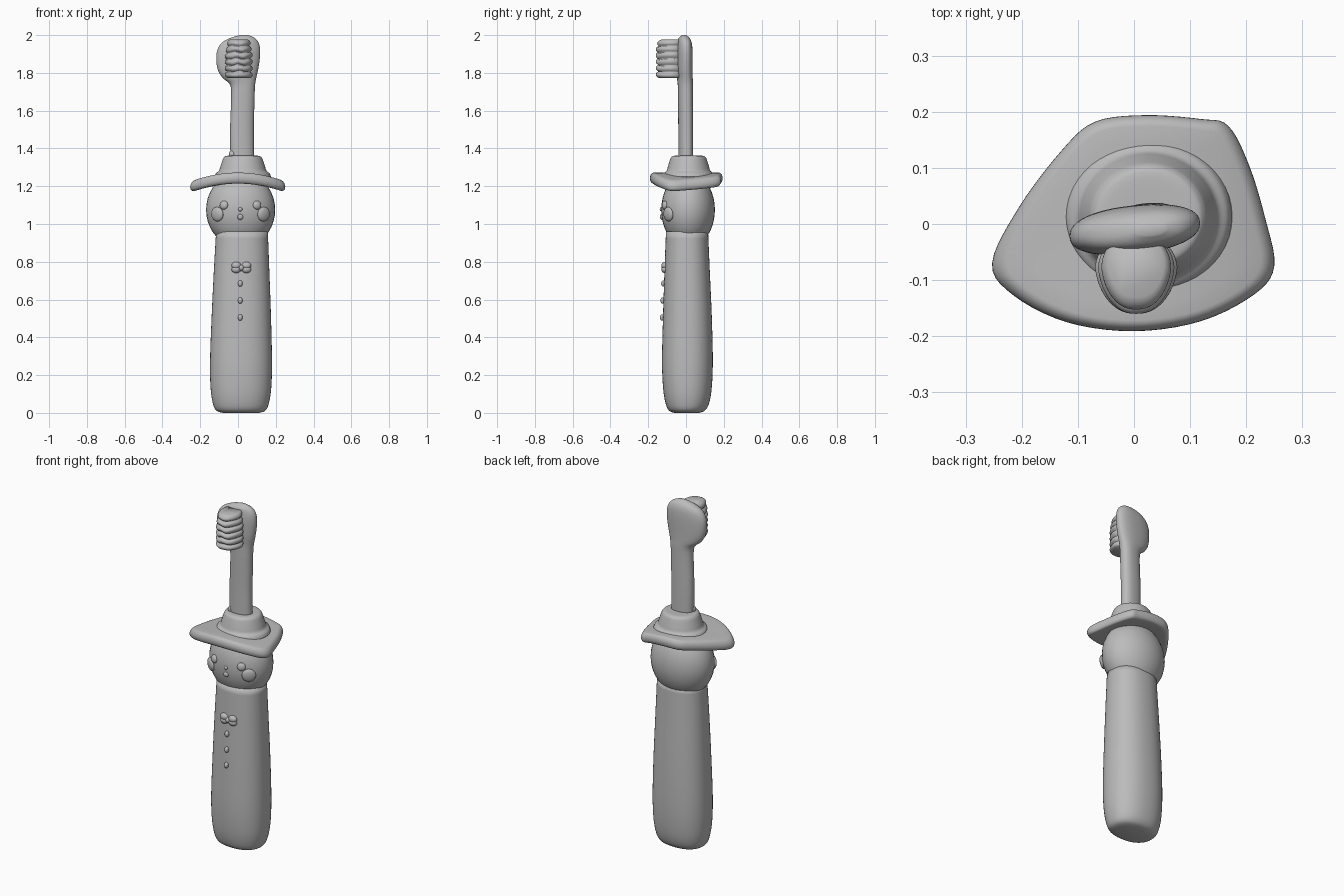
import bpy, bmesh, math
from mathutils import Vector

cube = bpy.data.objects.get("Cube")
if cube:
    bpy.data.objects.remove(cube, do_unlink=True)

grey = bpy.data.materials.new("plain_grey")
grey.use_nodes = True
grey.diffuse_color = (0.5, 0.5, 0.5, 1)
grey.node_tree.nodes["Principled BSDF"].inputs["Base Color"].default_value = (0.5, 0.5, 0.5, 1)


def smooth_path(points, steps, closed=False):
    """Catmull-Rom interpolation of tuples of any length."""
    n, out = len(points), []
    pick = lambda i: points[i % n] if closed else points[max(0, min(n - 1, i))]
    for i in range(n if closed else n - 1):
        rows = [pick(i + k) for k in (-1, 0, 1, 2)]
        for s in range(steps):
            t = s / steps
            out.append(tuple(b + 0.5 * t * (c - a + t * (2 * a - 5 * b + 4 * c - d
                       + t * (3 * (b - c) + d - a))) for a, b, c, d in zip(*rows)))
    return out if closed else out + [points[-1]]


def skin(name, rings):
    """Join closed rings of points into a capped smooth surface."""
    bm = bmesh.new()
    loops = [[bm.verts.new(p) for p in ring] for ring in rings]
    n = len(loops[0])
    for a, b in zip(loops, loops[1:]):
        for i in range(n):
            bm.faces.new((a[i], a[(i + 1) % n], b[(i + 1) % n], b[i]))
    bm.faces.new(loops[0][::-1])
    bm.faces.new(loops[-1])
    bmesh.ops.recalc_face_normals(bm, faces=bm.faces)
    mesh = bpy.data.meshes.new(name)
    bm.to_mesh(mesh)
    bm.free()
    obj = bpy.data.objects.new(name, mesh)
    bpy.context.collection.objects.link(obj)
    finish(obj)
    return obj


def finish(obj):
    obj.data.materials.append(grey)
    for poly in obj.data.polygons:
        poly.use_smooth = True


def section(z, x0, x1, y0, y1, power=2.0, skew=0.0, n=48):
    """Superellipse ring filling the given x and y ranges."""
    ring = []
    for i in range(n):
        a = math.tau * i / n
        c, s = math.cos(a), math.sin(a)
        dx = math.copysign(abs(c) ** (2 / power), c) * (x1 - x0) / 2
        dy = math.copysign(abs(s) ** (2 / power), s) * (y1 - y0) / 2
        ring.append(Vector(((x0 + x1) / 2 + dx, (y0 + y1) / 2 + dy + skew * dx, z)))
    return ring


def loft(name, rows, power=2.0, skew=0.0, steps=4):
    return skin(name, [section(*r, power, skew) for r in smooth_path(rows, steps)])


def ball(name, centre, radii):
    bpy.ops.mesh.primitive_uv_sphere_add(segments=32, ring_count=20, location=centre)
    obj = bpy.context.object
    obj.name = name
    obj.scale = radii
    finish(obj)
    return obj


# Handle: gently tapering rounded grip
loft("handle", [
    (0.0, -0.08, 0.11, -0.06, 0.07),
    (0.012, -0.115, 0.145, -0.09, 0.1),
    (0.05, -0.133, 0.163, -0.108, 0.122),
    (0.13, -0.145, 0.176, -0.121, 0.136),
    (0.27, -0.148, 0.18, -0.127, 0.142),
    (0.5, -0.14, 0.175, -0.122, 0.137),
    (0.75, -0.128, 0.166, -0.114, 0.126),
    (0.96, -0.116, 0.158, -0.106, 0.117)], power=2.25)

# Face ball
HEAD, RADII = Vector((0.014, 0.011, 1.075)), Vector((0.183, 0.142, 0.2))
ball("head", HEAD, RADII)


def face_spot(name, x, z, r, depth):
    u, w = (x - HEAD.x) / RADII.x, (z - HEAD.z) / RADII.z
    v = -math.sqrt(max(0, 1 - u * u - w * w))
    obj = ball(name, (x, HEAD.y + v * RADII.y, z), (r, depth, r))
    normal = Vector((u / RADII.x, v / RADII.y, w / RADII.z))
    obj.rotation_euler = normal.to_track_quat('-Y', 'Z').to_euler()


for side, sign in (("right", -1), ("left", 1)):
    face_spot(side + "_eye", 0.013 + sign * 0.088, 1.1, 0.023, 0.014)
    face_spot(side + "_cheek", 0.013 + sign * 0.123, 1.052, 0.038, 0.016)
face_spot("nose", 0.012, 1.078, 0.011, 0.008)
face_spot("mouth", 0.012, 1.037, 0.015, 0.01)

# Bow and buttons down the front
for side, sign in (("right", -1), ("left", 1)):
    for level, dz in (("upper", 0.01), ("lower", -0.01)):
        ball(f"{side}_bow_{level}", (0.018 + sign * 0.027, -0.112, 0.77 + dz), (0.025, 0.018, 0.02))
ball("bow_knot", (0.018, -0.115, 0.768), (0.014, 0.016, 0.016))
for i in range(3):
    ball(f"button_{i + 1}", (0.012, -0.119 - 0.003 * i, 0.685 - 0.09 * i), (0.012, 0.013, 0.017))

# Hat brim: three-cornered outline, drooping at both sides
outline = smooth_path([
    (-0.253, -0.07), (-0.205, 0.03), (-0.13, 0.13), (-0.07, 0.182), (0.02, 0.194),
    (0.12, 0.187), (0.168, 0.175), (0.205, 0.105), (0.234, 0.01), (0.25, -0.075),
    (0.215, -0.125), (0.12, -0.173), (0, -0.191), (-0.12, -0.175), (-0.215, -0.127)], 5, True)


def brim_ring(scale, lift):
    ring = []
    for x, y in outline:
        px, py = 0.01 + (x - 0.01) * scale, y * scale
        ring.append((px, py, 1.243 + lift - 0.75 * px * px))
    return ring


edge = [(1 - 0.1 * (1 - math.cos(a)), 0.029 * math.sin(a))
        for a in [math.radians(d) for d in range(-90, 91, 15)]]
skin("hat_brim", [brim_ring(s, -0.029) for s in (0.2, 0.5, 0.75)]
     + [brim_ring(s, h) for s, h in edge]
     + [brim_ring(s, 0.029) for s in (0.75, 0.5, 0.2)])

# Hat crown: flared foot and rounded rim
crown = smooth_path([(0.15, 1.25), (0.142, 1.268), (0.126, 1.282), (0.118, 1.305), (0.108, 1.335),
                     (0.1, 1.352), (0.085, 1.361), (0.04, 1.362)], 4)
skin("hat_crown", [section(z, 0.025 - r, 0.025 + r, 0.013 - 0.92 * r, 0.013 + 0.92 * r)
                   for r, z in crown])

# Brush neck and lopsided brush head in one sweep
loft("brush_neck_and_head", [
    (1.34, -0.04, 0.085, -0.04, 0.037),
    (1.5, -0.042, 0.084, -0.04, 0.037),
    (1.68, -0.036, 0.088, -0.042, 0.036),
    (1.74, -0.044, 0.091, -0.043, 0.036),
    (1.775, -0.083, 0.097, -0.047, 0.034),
    (1.82, -0.108, 0.107, -0.052, 0.033),
    (1.88, -0.115, 0.116, -0.053, 0.033),
    (1.925, -0.108, 0.117, -0.052, 0.032),
    (1.96, -0.085, 0.109, -0.047, 0.028),
    (1.985, -0.04, 0.088, -0.038, 0.018),
    (2.0, 0.01, 0.055, -0.02, 0.0)], power=2.3, skew=0.1)
ball("neck_notch_lump", (-0.03, -0.02, 1.37), (0.018, 0.018, 0.02))

# Bristles: ridged tuft block with wavy layers
rings = []
LAYERS, STEPS = 6, 8
for i in range(LAYERS * STEPS + 1):
    t = i / (LAYERS * STEPS)
    bulge = abs(math.sin(math.pi * LAYERS * t)) ** 0.6
    taper = 1 - 0.2 * max(0, t - 0.6) / 0.4
    rx = (0.061 + 0.013 * bulge) * taper
    front = -0.04 - (0.103 + 0.017 * bulge) * (1 - 0.12 * max(0, t - 0.8) / 0.2)
    ring = section(1.773 + 0.203 * t, 0.004 - rx, 0.004 + rx, front, -0.02, 2.4)
    for p in ring:
        p.z += 0.004 * math.sin(70 * p.x + 4 * t) * math.sin(math.pi * t)
        p.x = 0.004 + (p.x - 0.004) * (1 - 0.25 * max(0, -0.08 - p.y) / 0.08)
    rings.append(ring)
skin("bristles", rings)
